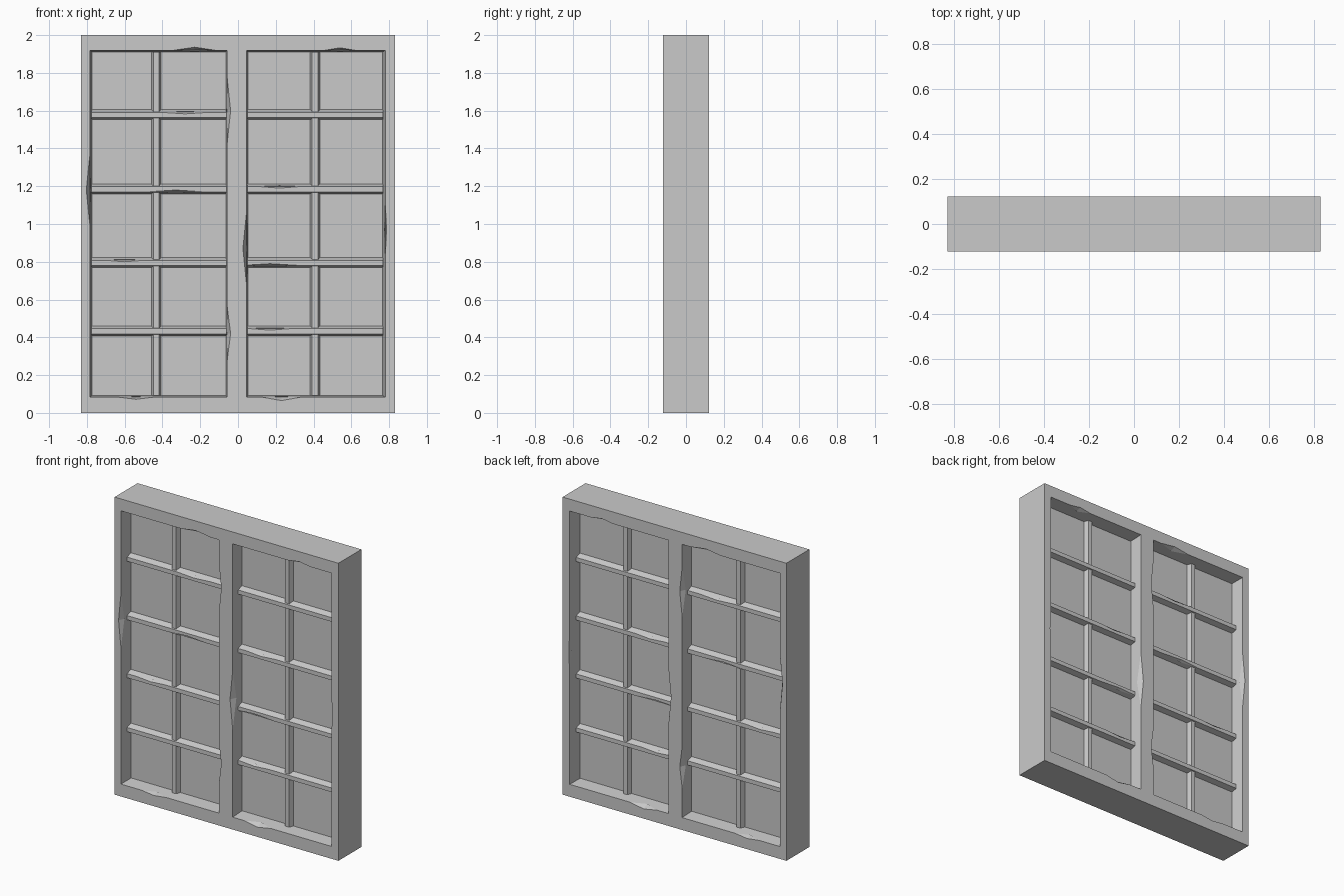
import bpy, bmesh
from mathutils import Vector

if "Cube" in bpy.data.objects:
    bpy.data.objects.remove(bpy.data.objects["Cube"])

grey = bpy.data.materials.new("stone grey")
grey.use_nodes = True
grey.diffuse_color = (0.59, 0.59, 0.59, 1)
grey.node_tree.nodes["Principled BSDF"].inputs["Base Color"].default_value = (0.59, 0.59, 0.59, 1)

HALF_W, HALF_D, HEIGHT = 0.832, 0.122, 2.0
# Half depths of the pane, upright bars and cross bars
PANE_Y, POST_Y, RAIL_Y = 0.031, 0.061, 0.069
# Each opening: left/right at the face, left/right at the pane, centre bar
OPENINGS = {"right": (-0.785, -0.057, -0.773, -0.064, -0.433),
            "left": (0.046, 0.78, 0.052, 0.765, 0.408)}
Z_FACE, Z_PANE = (0.083, 1.92), (0.093, 1.91)
RAIL_Z = (0.435, 0.797, 1.187, 1.58)


def make_object(name, bm):
    bmesh.ops.recalc_face_normals(bm, faces=bm.faces)
    mesh = bpy.data.meshes.new(name)
    bm.to_mesh(mesh)
    bm.free()
    mesh.materials.append(grey)
    obj = bpy.data.objects.new(name, mesh)
    bpy.context.collection.objects.link(obj)
    return obj


def loft(bm, rings):
    """Skin a closed solid through rings of equal point count."""
    loops = [[bm.verts.new(p) for p in ring] for ring in rings]
    for a, b in zip(loops, loops[1:]):
        for i in range(len(a)):
            j = (i + 1) % len(a)
            bm.faces.new((a[i], a[j], b[j], b[i]))
    bm.faces.new(loops[0])
    bm.faces.new(loops[-1])


def rect(x, z, y):
    return [(x[0], y, z[0]), (x[1], y, z[0]), (x[1], y, z[1]), (x[0], y, z[1])]


def box(name, x, y, z):
    bm = bmesh.new()
    loft(bm, [rect(x, z, y[0]), rect(x, z, y[1])])
    return make_object(name, bm)


def add_chips(bm, chips, y, depth):
    """Long diamonds laid along worn edges, on both faces."""
    for axis, x, z, length, bite in chips:
        size = (length, depth, bite) if axis == "x" else (bite, depth, length)
        for side in (-1, 1):
            centre = Vector((x, side * y, z))
            verts = []
            for k in range(3):
                for s in (-1, 1):
                    offset = Vector((0, 0, 0))
                    offset[k] = s * size[k]
                    verts.append(bm.verts.new(centre + offset))
            bmesh.ops.convex_hull(bm, input=verts)


def cut(obj, bm):
    cutter = make_object("cutter", bm)
    cutter.hide_render = True
    mod = obj.modifiers.new("cut", "BOOLEAN")
    mod.operation, mod.solver, mod.object = "DIFFERENCE", "EXACT", cutter
    bpy.ops.object.select_all(action="DESELECT")
    bpy.context.view_layer.objects.active = obj
    obj.select_set(True)
    bpy.ops.object.modifier_apply(modifier=mod.name)
    bpy.data.objects.remove(cutter)


# Outer frame with two openings that narrow towards the pane
frame = box("frame", (-HALF_W, HALF_W), (-HALF_D, HALF_D), (0, HEIGHT))
holes = bmesh.new()
for x0, x1, p0, p1, _ in OPENINGS.values():
    end = HALF_D + 0.002
    loft(holes, [rect((x0, x1), Z_FACE, -end), rect((p0, p1), Z_PANE, -PANE_Y),
                 rect((p0, p1), Z_PANE, PANE_Y), rect((x0, x1), Z_FACE, end)])
cut(frame, holes)

# Worn chips along the frame edges: direction, x, z, half length, bite
FRAME_CHIPS = [("x", -0.23, 1.92, 0.11, 0.016), ("x", 0.54, 1.92, 0.08, 0.013),
               ("x", -0.54, 0.083, 0.09, 0.011), ("x", 0.23, 0.083, 0.1, 0.018),
               ("z", -0.785, 1.18, 0.18, 0.018), ("z", -0.057, 1.6, 0.17, 0.018),
               ("z", -0.057, 0.42, 0.14, 0.018), ("z", 0.046, 0.87, 0.2, 0.02),
               ("z", 0.78, 0.97, 0.14, 0.006)]
chips = bmesh.new()
add_chips(chips, FRAME_CHIPS, HALF_D, 0.04)
cut(frame, chips)

# Panes and tapered glazing bars
RAIL_CHIPS = [("x", -0.28, 1.592, 0.14, 0.009), ("x", -0.33, 1.171, 0.14, 0.009),
              ("x", 0.22, 1.199, 0.12, 0.009), ("x", -0.6, 0.809, 0.12, 0.009),
              ("x", 0.17, 0.781, 0.15, 0.009), ("x", 0.17, 0.447, 0.12, 0.009)]
for side, (x0, x1, p0, p1, mid) in OPENINGS.items():
    box(side + "_pane", (p0 - 0.02, p1 + 0.02), (-PANE_Y, PANE_Y),
        (Z_PANE[0] - 0.02, Z_PANE[1] + 0.02))

    post = bmesh.new()
    loft(post, [rect((mid - h, mid + h), Z_PANE, y)
                for h, y in ((0.015, -POST_Y), (0.026, -PANE_Y),
                             (0.026, PANE_Y), (0.015, POST_Y))])
    make_object(side + "_upright_bar", post)

    for n, z in enumerate(RAIL_Z, 1):
        rail = bmesh.new()
        loft(rail, [rect((p0 - 0.003, p1 + 0.003), (z - low, z + high), y)
                    for low, high, y in ((0.017, 0.011, -RAIL_Y), (0.028, 0.026, -PANE_Y),
                                         (0.028, 0.026, PANE_Y), (0.017, 0.011, RAIL_Y))])
        bar = make_object(f"{side}_cross_bar_{n}", rail)
        worn = [c for c in RAIL_CHIPS if abs(c[2] - z) < 0.05 and p0 < c[1] < p1]
        if worn:
            nicks = bmesh.new()
            add_chips(nicks, worn, RAIL_Y, 0.02)
            cut(bar, nicks)
